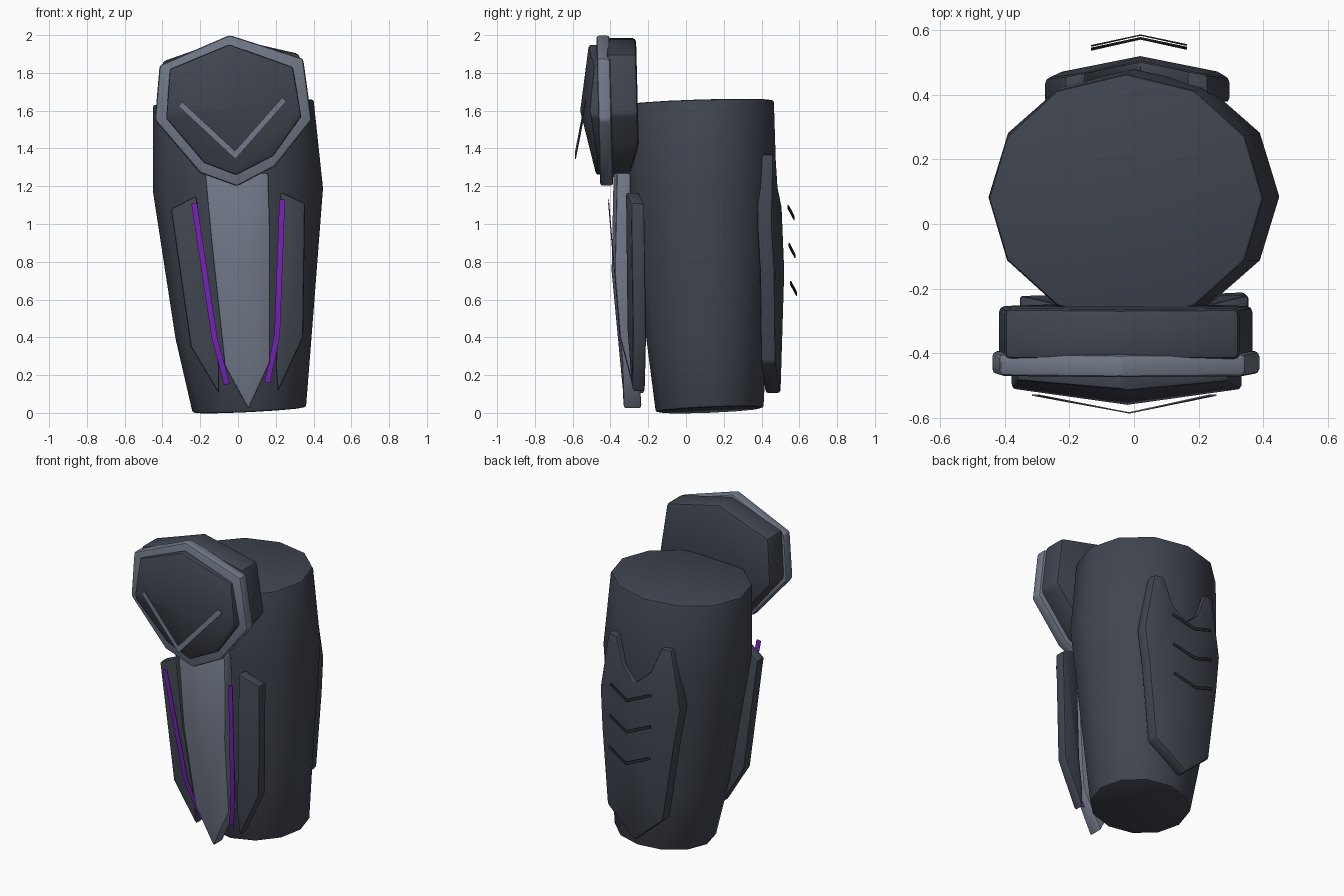
import bpy, bmesh, math
from mathutils import Vector

if "Cube" in bpy.data.objects:
    bpy.data.objects.remove(bpy.data.objects["Cube"])


def material(name, rgb):
    m = bpy.data.materials.new(name)
    m.diffuse_color = (*rgb, 1)
    m.use_nodes = True
    m.node_tree.nodes["Principled BSDF"].inputs["Base Color"].default_value = m.diffuse_color
    return m


DARK = material("dark slate", (0.051, 0.059, 0.078))
GREY = material("steel grey", (0.165, 0.19, 0.245))
PURPLE = material("purple", (0.21, 0.018, 0.55))
BLACK = material("charcoal", (0.02, 0.022, 0.028))


def lerp(table, z):
    """Piecewise linear lookup in a list of (z, value)."""
    if z <= table[0][0]:
        return table[0][1]
    for (z0, v0), (z1, v1) in zip(table, table[1:]):
        if z <= z1:
            return v0 + (v1 - v0) * (z - z0) / (z1 - z0)
    return table[-1][1]


def finish(bm, name, mat, bevel=0.0, angle=30):
    bmesh.ops.recalc_face_normals(bm, faces=bm.faces)
    me = bpy.data.meshes.new(name)
    bm.to_mesh(me)
    bm.free()
    me.materials.append(mat)
    ob = bpy.data.objects.new(name, me)
    bpy.context.collection.objects.link(ob)
    bpy.ops.object.select_all(action='DESELECT')
    ob.select_set(True)
    bpy.context.view_layer.objects.active = ob
    if bevel:
        mod = ob.modifiers.new("bevel", 'BEVEL')
        mod.width = bevel
        mod.segments = 2
        mod.limit_method = 'ANGLE'
        mod.angle_limit = math.radians(40)
        bpy.ops.object.modifier_apply(modifier="bevel")
    bpy.ops.object.shade_smooth_by_angle(angle=math.radians(angle))
    return ob


def slab(name, outline, y_a, y_b, mat, bevel=0.012, x_cuts=(), z_cuts=()):
    """Plate with an (x, z) outline, creased along the cuts, between two y surfaces."""
    bm = bmesh.new()
    bm.faces.new([bm.verts.new((x, 0, z)) for x, z in outline])
    cuts = [((x, 0, 0), (1, 0, 0)) for x in x_cuts] + [((0, 0, z), (0, 0, 1)) for z in z_cuts]
    for co, no in cuts:
        bmesh.ops.bisect_plane(bm, geom=bm.verts[:] + bm.edges[:] + bm.faces[:],
                               dist=1e-4, plane_co=co, plane_no=no)
    faces = bm.faces[:]
    rim = [e for e in bm.edges if e.is_boundary]
    other = {v: bm.verts.new((v.co.x, y_b(v.co.x, v.co.z), v.co.z)) for v in bm.verts[:]}
    for v in other:
        v.co.y = y_a(v.co.x, v.co.z)
    for f in faces:
        bm.faces.new([other[v] for v in reversed(f.verts)])
    for e in rim:
        a, b = e.verts
        bm.faces.new((a, b, other[b], other[a]))
    return finish(bm, name, mat, bevel)


def ribbon(name, pts, mat, width):
    """Thin mitred strip facing along y."""
    pts = [Vector(p) for p in pts]
    bm = bmesh.new()
    rows = []
    for i, p in enumerate(pts):
        dirs = [(b - a) for a, b in zip(pts, pts[1:])][max(i - 1, 0):i + 1]
        normals = [Vector((-d.z, 0, d.x)).normalized() for d in dirs]
        n = sum(normals, Vector()).normalized()
        off = n * (width / 2 / n.dot(normals[0]))
        rows.append([bm.verts.new(p + off * s + Vector((0, t, 0)))
                     for s, t in ((1, -.002), (-1, -.002), (-1, .002), (1, .002))])
    for r, q in zip(rows, rows[1:]):
        for k in range(4):
            bm.faces.new((r[k], r[(k + 1) % 4], q[(k + 1) % 4], q[k]))
    bm.faces.new(rows[0])
    bm.faces.new(rows[-1])
    return finish(bm, name, mat)


# Leg sleeve: 12-sided rings as (z, centre x, centre y, radius x, radius y, tilt x, tilt y)
rings = [(0.015, 0.06, 0.125, 0.30, 0.285, 0.05, 0.04),
         (0.40, 0.03, 0.11, 0.36, 0.32, 0.03, 0.02),
         (1.18, 0.0, 0.085, 0.45, 0.395, 0.02, 0.0),
         (1.645, -0.025, 0.08, 0.425, 0.385, 0.035, 0.03)]
bm = bmesh.new()
loops = []
for z, cx, cy, rx, ry, tx, ty in rings:
    ring = []
    for k in range(12):
        a = math.tau * k / 12
        dx, dy = rx * math.cos(a), ry * math.sin(a)
        ring.append(bm.verts.new((cx + dx, cy + dy, z + tx * dx + ty * dy)))
    loops.append(ring)
for r, q in zip(loops, loops[1:]):
    for k in range(12):
        bm.faces.new((r[k], r[(k + 1) % 12], q[(k + 1) % 12], q[k]))
bm.faces.new(loops[0])
bm.faces.new(loops[-1])
finish(bm, "leg_sleeve", DARK, 0.012, 35)

# Knee: backing block, grey frame, pointed pad
slab("knee_block",
     [(-0.045, 1.985), (0.325, 1.9), (0.37, 1.58), (0.17, 1.33), (0, 1.25),
      (-0.2, 1.3), (-0.42, 1.57), (-0.4, 1.86)],
     lambda x, z: -0.42,
     lambda x, z: lerp([(1.25, -0.30), (1.43, -0.25), (2.0, -0.265)], z),
     DARK, 0.02, z_cuts=(1.43,))
slab("knee_frame",
     [(-0.045, 2.0), (0.345, 1.875), (0.39, 1.55), (0.195, 1.305), (-0.005, 1.2),
      (-0.2, 1.27), (-0.44, 1.55), (-0.415, 1.84)],
     lambda x, z: -0.455 - 0.025 * (z - 1.2),
     lambda x, z: -0.385 - 0.025 * (z - 1.2), GREY, 0.015)
slab("knee_pad",
     [(-0.045, 1.95), (0.29, 1.83), (0.335, 1.57), (0.185, 1.36), (-0.01, 1.26),
      (-0.18, 1.325), (-0.38, 1.56), (-0.36, 1.82)],
     lambda x, z: -0.56 + 0.14 * abs(x + 0.02) + (0.13 * (z - 1.6) if z > 1.6 else 0.25 * (1.6 - z)),
     lambda x, z: -0.45, DARK, 0.008, x_cuts=(-0.02,), z_cuts=(1.6,))
ribbon("knee_chevron", [(-0.305, -0.53, 1.635), (-0.015, -0.585, 1.365), (0.245, -0.53, 1.66)],
       GREY, 0.03)

# Shin guard with a central ridge
slab("shin_guard",
     [(-0.175, 1.27), (0.16, 1.27), (0.17, 0.95), (0.17, 0.27), (0.055, 0.02),
      (-0.07, 0.25), (-0.14, 0.9)],
     lambda x, z: lerp([(0.02, -0.33), (0.75, -0.395), (1.27, -0.385)], z)
     + 0.12 * abs(x - lerp([(0.02, 0.055), (1.27, -0.005)], z)),
     lambda x, z: lerp([(0.02, -0.235), (0.75, -0.285), (1.27, -0.295)], z),
     GREY, 0.01, x_cuts=(0.01,), z_cuts=(0.75,))

# Shin side plates, wrapping slightly round the sleeve
side_plates = {
    "left": [(-0.355, 1.08), (-0.22, 1.15), (-0.17, 0.75), (-0.1, 0.25), (-0.1, 0.1), (-0.25, 0.35)],
    "right": [(0.225, 1.17), (0.355, 1.11), (0.345, 0.4), (0.21, 0.11), (0.2, 0.25), (0.21, 0.45)]}
for side, outline in side_plates.items():
    def front(x, z):
        return lerp([(0.1, -0.285), (0.4, -0.31), (0.8, -0.325), (1.17, -0.32)], z) \
            + 0.25 * max(0, abs(x) - 0.23)
    slab(side + "_shin_plate", outline, front, lambda x, z: front(x, z) + 0.07, DARK, 0.012)

# Purple strips floating along the shin guard
ribbon("left_light_strip", [(-0.232, -0.41, 1.11), (-0.125, -0.35, 0.4), (-0.058, -0.285, 0.15)],
       PURPLE, 0.03)
ribbon("right_light_strip", [(0.234, -0.41, 1.13), (0.207, -0.35, 0.41), (0.155, -0.285, 0.16)],
       PURPLE, 0.03)


# Calf plate with a notched top
def calf(x, z):
    return lerp([(0.1, 0.5), (0.3, 0.52), (0.75, 0.52), (1.1, 0.505), (1.37, 0.505)], z) \
        - 0.2 * abs(x - 0.02)


slab("calf_plate",
     [(0.23, 1.37), (0.165, 1.37), (0.11, 1.2), (0.02, 1.11), (-0.08, 1.2), (-0.15, 1.37),
      (-0.215, 1.37), (-0.275, 1.0), (-0.17, 0.27), (0.02, 0.1), (0.23, 0.27), (0.295, 1.0)],
     lambda x, z: calf(x, z) - 0.08, calf, DARK, 0.015, x_cuts=(0.02,), z_cuts=(0.75,))

# Calf chevrons
for i, (z, y) in enumerate([(1.03, 0.573), (0.83, 0.577), (0.63, 0.585)]):
    ribbon(f"calf_chevron_{i + 1}",
           [(-0.13, y - 0.033, z + 0.06), (0.02, y, z), (0.16, y - 0.03, z + 0.06)], BLACK, 0.02)
